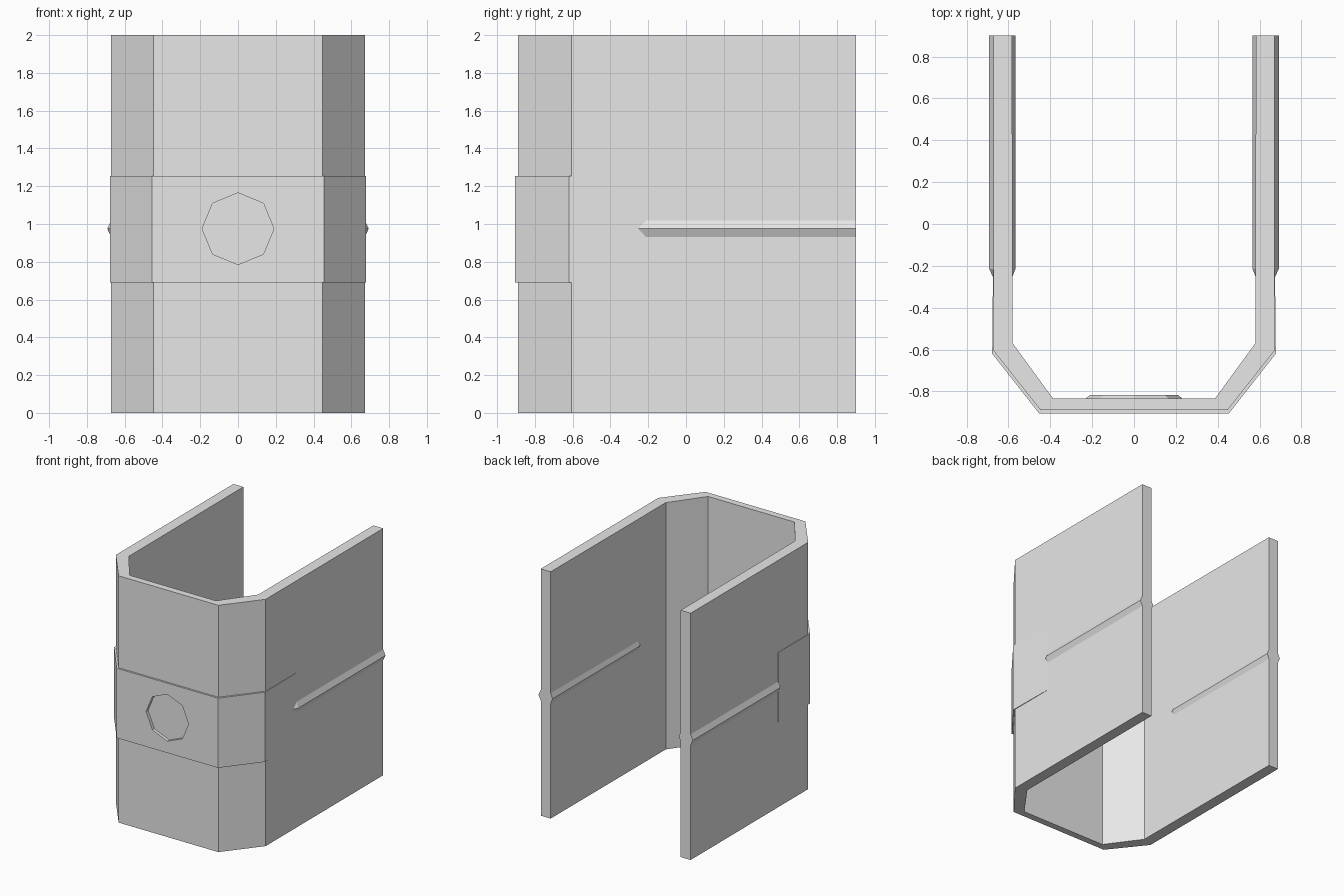
import bpy, bmesh, math
from mathutils import Matrix

if "Cube" in bpy.data.objects:
    bpy.data.objects.remove(bpy.data.objects["Cube"])

grey = bpy.data.materials.new("light grey")
grey.diffuse_color = (0.8, 0.8, 0.8, 1)
grey.use_nodes = True
grey.node_tree.nodes["Principled BSDF"].inputs["Base Color"].default_value = grey.diffuse_color


def finish(name, bm):
    bmesh.ops.recalc_face_normals(bm, faces=bm.faces)
    mesh = bpy.data.meshes.new(name)
    bm.to_mesh(mesh)
    bm.free()
    mesh.materials.append(grey)
    ob = bpy.data.objects.new(name, mesh)
    bpy.context.collection.objects.link(ob)
    return ob


def u_wall(name, outer, inner, z0, z1):
    """Extrude a U-shaped plan; both half profiles run from the back end to the front."""
    def full(half):
        return half + [(-x, y) for x, y in reversed(half)]
    loop = full(outer) + full(inner)[::-1]
    bm = bmesh.new()
    face = bm.faces.new([bm.verts.new((x, y, z0)) for x, y in loop])
    new = bmesh.ops.extrude_face_region(bm, geom=[face])["geom"]
    bmesh.ops.translate(bm, vec=(0, 0, z1 - z0),
                        verts=[v for v in new if isinstance(v, bmesh.types.BMVert)])
    return finish(name, bm)


def octagon(name, r_front, r_back, y0, y1, z):
    """Eight-sided plug along y with corners on the axes."""
    bm = bmesh.new()
    rings = [[bm.verts.new((r * math.cos(i * math.pi / 4), y, z + r * math.sin(i * math.pi / 4)))
              for i in range(8)] for r, y in ((r_front, y0), (r_back, y1))]
    for ring in rings:
        bm.faces.new(ring)
    for i in range(8):
        j = (i + 1) % 8
        bm.faces.new((rings[0][i], rings[0][j], rings[1][j], rings[1][i]))
    return finish(name, bm)


# Main U-shaped wall with chamfered front corners
shell = u_wall("wall_shell",
               [(0.672, 0.9), (0.672, -0.605), (0.447, -0.89)],
               [(0.583, 0.9), (0.58, -0.57), (0.387, -0.835)], 0, 2)

# Slightly raised band wrapped around the front
band = u_wall("front_band",
              [(0.674, -0.22), (0.678, -0.62), (0.454, -0.905)],
              [(0.65, -0.22), (0.655, -0.6), (0.435, -0.878)], 0.69, 1.255)

# Octagonal recess in the front, with a matching boss on the inside
cutter = octagon("recess_cutter", 0.19, 0.19, -1.0, -0.88, 0.975)
cutter.hide_render = True
cutter.hide_viewport = True
for ob in (shell, band):
    mod = ob.modifiers.new("recess", 'BOOLEAN')
    mod.operation = 'DIFFERENCE'
    mod.solver = 'EXACT'
    mod.object = cutter
octagon("inner_boss", 0.24, 0.21, -0.84, -0.818, 0.975)

# Ridges: diamond bars through both side walls, pointed at the front end
for side, sx in (("right", 1), ("left", -1)):
    bm = bmesh.new()
    section = [(0.692, 0.975), (0.671, 1.02), (0.584, 1.02),
               (0.567, 0.975), (0.584, 0.93), (0.671, 0.93)]
    rings = [[bm.verts.new((sx * x, y, z)) for x, z in section] for y in (-0.215, 0.9)]
    tips = [bm.verts.new((sx * x, -0.26, 0.975)) for x in (0.671, 0.584)]
    a, b = rings
    for i in range(6):
        j = (i + 1) % 6
        bm.faces.new((a[i], a[j], b[j], b[i]))
    bm.faces.new(b)
    t, u = tips
    for f in ((a[0], a[1], t), (a[0], t, a[5]), (a[3], a[4], u), (a[3], u, a[2]),
              (a[1], a[2], u, t), (a[4], a[5], t, u)):
        bm.faces.new(f)
    finish(side + "_side_ridge", bm)
